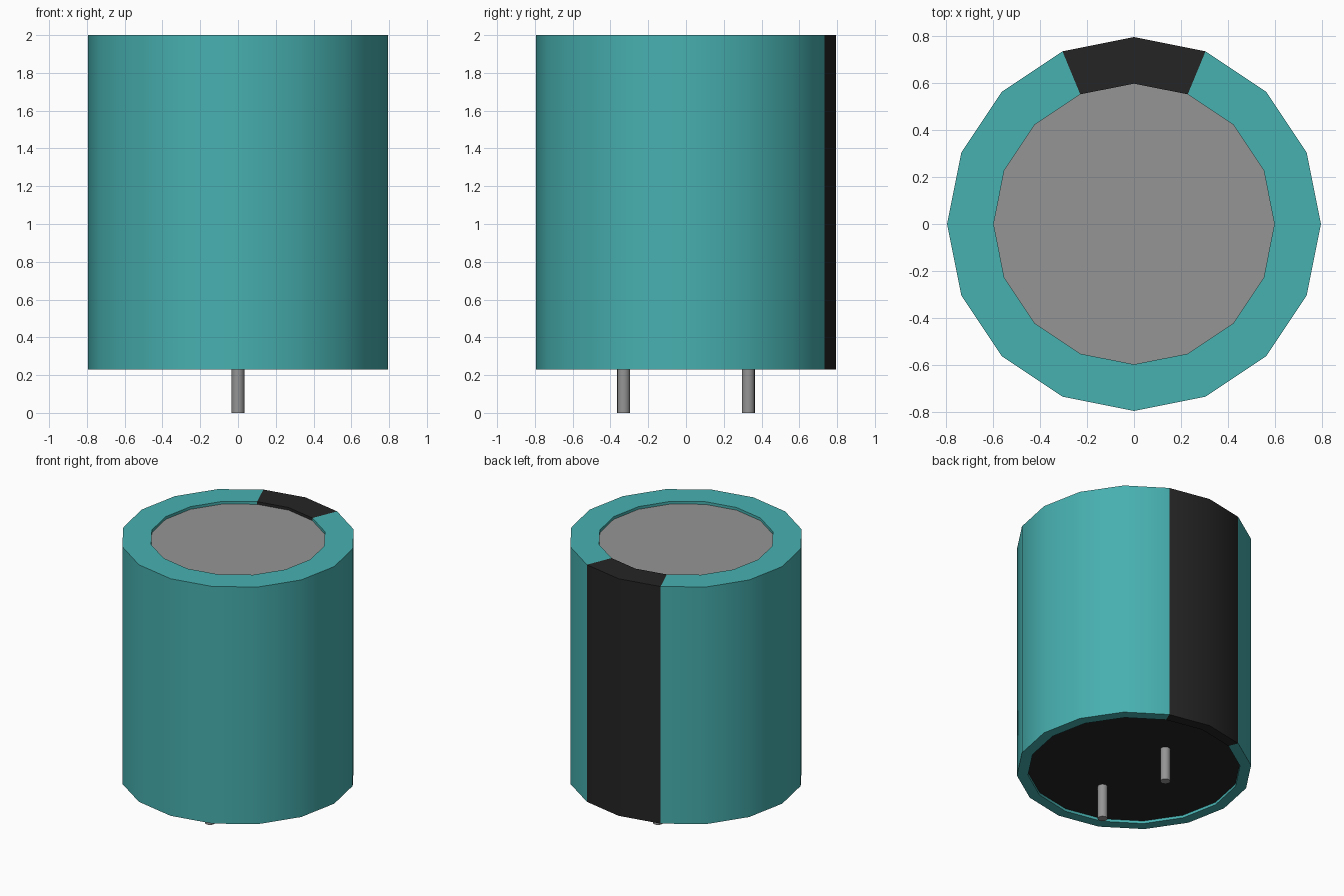
import bpy, bmesh, math

cube = bpy.data.objects.get("Cube")
if cube:
    bpy.data.objects.remove(cube, do_unlink=True)

SIDES = 16
R_OUT, R_TOP, R_BOTTOM = 0.795, 0.597, 0.72
Z_TOP, Z_BOTTOM, RECESS = 2.0, 0.23, 0.02


def material(name, rgb):
    m = bpy.data.materials.new(name)
    m.use_nodes = True
    m.diffuse_color = (*rgb, 1)
    m.node_tree.nodes["Principled BSDF"].inputs["Base Color"].default_value = (*rgb, 1)
    return m


teal = material("teal_plastic", (0.064, 0.434, 0.434))
black = material("black_plastic", (0.018, 0.018, 0.018))
grey = material("grey_metal", (0.30, 0.30, 0.30))


def finish(name, bm, mats):
    bmesh.ops.recalc_face_normals(bm, faces=bm.faces)
    mesh = bpy.data.meshes.new(name)
    bm.to_mesh(mesh)
    bm.free()
    for m in mats:
        mesh.materials.append(m)
    ob = bpy.data.objects.new(name, mesh)
    bpy.context.collection.objects.link(ob)
    bpy.ops.object.select_all(action='DESELECT')
    bpy.context.view_layer.objects.active = ob
    ob.select_set(True)
    bpy.ops.object.shade_smooth_by_angle(angle=math.radians(30))
    return ob


def ring(bm, r, z, n):
    return [bm.verts.new((r * math.cos(math.tau * i / n), r * math.sin(math.tau * i / n), z))
            for i in range(n)]


def lathe(name, profile, n, mats, cap_mats):
    """Revolve a profile listed from bottom to top and cap both ends."""
    bm = bmesh.new()
    rings = [ring(bm, r, z, n) for r, z in profile]
    for a, b in zip(rings, rings[1:]):
        for i in range(n):
            j = (i + 1) % n
            bm.faces.new((a[i], a[j], b[j], b[i]))
    for loop, index in zip((rings[0], rings[-1]), cap_mats):
        bm.faces.new(loop).material_index = index
    return finish(name, bm, mats)


# Sleeved can: rolled rims around a black base and a bare metal lid
body = lathe("capacitor_body", [
    (R_BOTTOM, Z_BOTTOM + RECESS), (R_BOTTOM, Z_BOTTOM), (R_OUT, Z_BOTTOM),
    (R_OUT, Z_TOP), (R_TOP, Z_TOP), (R_TOP, Z_TOP - RECESS)],
    SIDES, (teal, black, grey), (1, 2))

# Polarity stripe: the two sleeve segments at the back
for f in body.data.polygons:
    c = f.center
    if len(f.vertices) == 4 and abs(math.atan2(c.x, c.y)) < math.tau / SIDES:
        f.material_index = 1

# Wire leads
for name, y in (("front_lead", -0.33), ("back_lead", 0.33)):
    lead = lathe(name, [(0.034, 0.0), (0.034, Z_BOTTOM + RECESS)], 16, (grey,), (0, 0))
    lead.location.y = y
